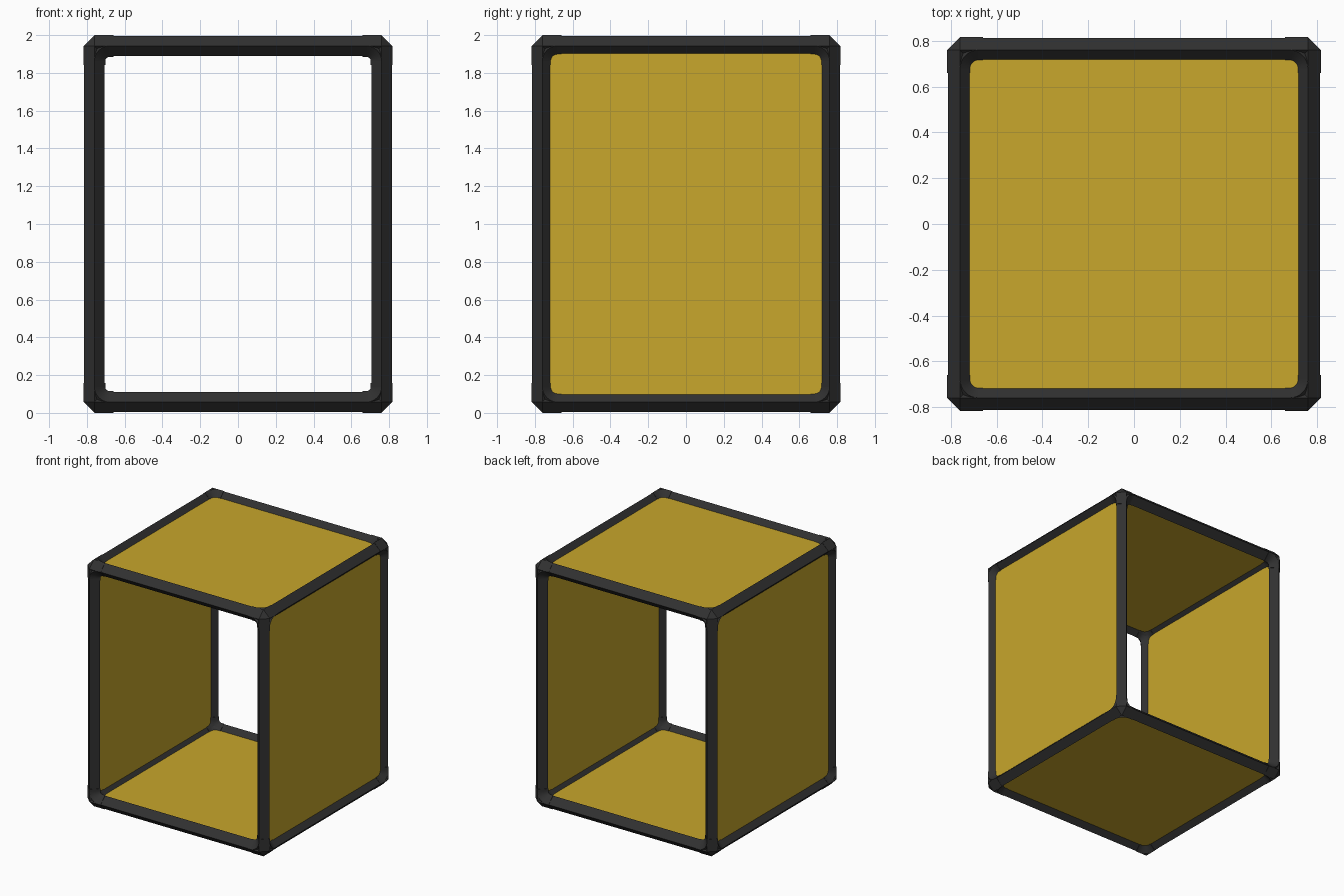
import bpy, bmesh, math
from mathutils import Vector, Matrix
from itertools import product

if "Cube" in bpy.data.objects:
    bpy.data.objects.remove(bpy.data.objects["Cube"])

BAR_R, JOINT_R = 0.054, 0.0575   # half-diagonals of the diamond sections
ARM, BEND = 0.1, 0.08            # joint arm length, inner elbow radius
PANEL = 0.028                    # panel thickness
HALF = Vector((0.76, 0.76, 1 - JOINT_R))   # frame centre lines
MID = Vector((0, 0, 1))
AXES = [Vector((1, 0, 0)), Vector((0, 1, 0)), Vector((0, 0, 1))]


def material(name, colour):
    mat = bpy.data.materials.new(name)
    mat.use_nodes = True
    mat.diffuse_color = colour
    mat.node_tree.nodes["Principled BSDF"].inputs["Base Color"].default_value = colour
    return mat


BLACK = material("matte black", (0.03, 0.03, 0.03, 1))
YELLOW = material("mustard yellow", (0.578, 0.385, 0.025, 1))


def finish(bm, name, mat):
    bmesh.ops.recalc_face_normals(bm, faces=bm.faces)
    mesh = bpy.data.meshes.new(name)
    bm.to_mesh(mesh)
    bm.free()
    mesh.materials.append(mat)
    obj = bpy.data.objects.new(name, mesh)
    bpy.context.collection.objects.link(obj)
    bpy.context.view_layer.objects.active = obj
    bpy.ops.object.select_all(action="DESELECT")
    obj.select_set(True)
    bpy.ops.object.shade_smooth_by_angle(angle=math.radians(30))
    return obj


def loft(bm, rings):
    """Skin a list of four-point rings and cap both ends."""
    loops = [[bm.verts.new(p) for p in ring] for ring in rings]
    for a, b in zip(loops, loops[1:]):
        for k in range(4):
            bm.faces.new((a[k], a[k - 1], b[k - 1], b[k]))
    bm.faces.new(loops[0])
    bm.faces.new(loops[-1])


def diamond(centre, u, v, r):
    return [centre + u * r, centre + v * r, centre - u * r, centre - v * r]


# Diamond-section bars along the twelve edges
for i in range(3):
    j, k = (i + 1) % 3, (i + 2) % 3
    for sj, sk in product((-1, 1), repeat=2):
        centre = MID + AXES[j] * HALF[j] * sj + AXES[k] * HALF[k] * sk
        reach = AXES[i] * (HALF[i] - ARM + 0.01)
        bm = bmesh.new()
        loft(bm, [diamond(centre + s * reach, AXES[j], AXES[k], BAR_R) for s in (-1, 1)])
        finish(bm, "frame_bar_" + "xyz"[i], BLACK)

# Three-way corner joints: hub, straight arms and rounded inner elbows
for signs in product((-1, 1), repeat=3):
    bm = bmesh.new()
    hub = [bm.verts.new(a * s * JOINT_R) for a in AXES for s in (-1, 1)]
    bmesh.ops.convex_hull(bm, input=hub)
    for i in range(3):
        u, v, w = AXES[i], AXES[(i + 1) % 3], AXES[(i + 2) % 3]
        loft(bm, [diamond(-u * d, v, w, JOINT_R) for d in (0, ARM)])
        rings = []
        for step in range(9):
            t = math.pi / 2 * step / 8
            out = u * math.cos(t) + v * math.sin(t)
            rings.append(diamond(out * BEND - (u + v) * BEND, out, w, JOINT_R))
        loft(bm, rings)
    place = Vector(h * s for h, s in zip(HALF, signs)) + MID
    bm.transform(Matrix.Translation(place) @ Matrix.Diagonal((*signs, 1)))
    finish(bm, "corner_joint", BLACK)

# Panels on the sides, top and bottom; front and back stay open
for name, i, s in (("left_panel", 0, 1), ("right_panel", 0, -1),
                   ("top_panel", 2, 1), ("bottom_panel", 2, -1)):
    size = HALF * 2
    size[i] = PANEL
    bm = bmesh.new()
    bmesh.ops.create_cube(bm, size=1)
    place = MID + AXES[i] * HALF[i] * s
    bm.transform(Matrix.Translation(place) @ Matrix.Diagonal((*size, 1)))
    finish(bm, name, YELLOW)
